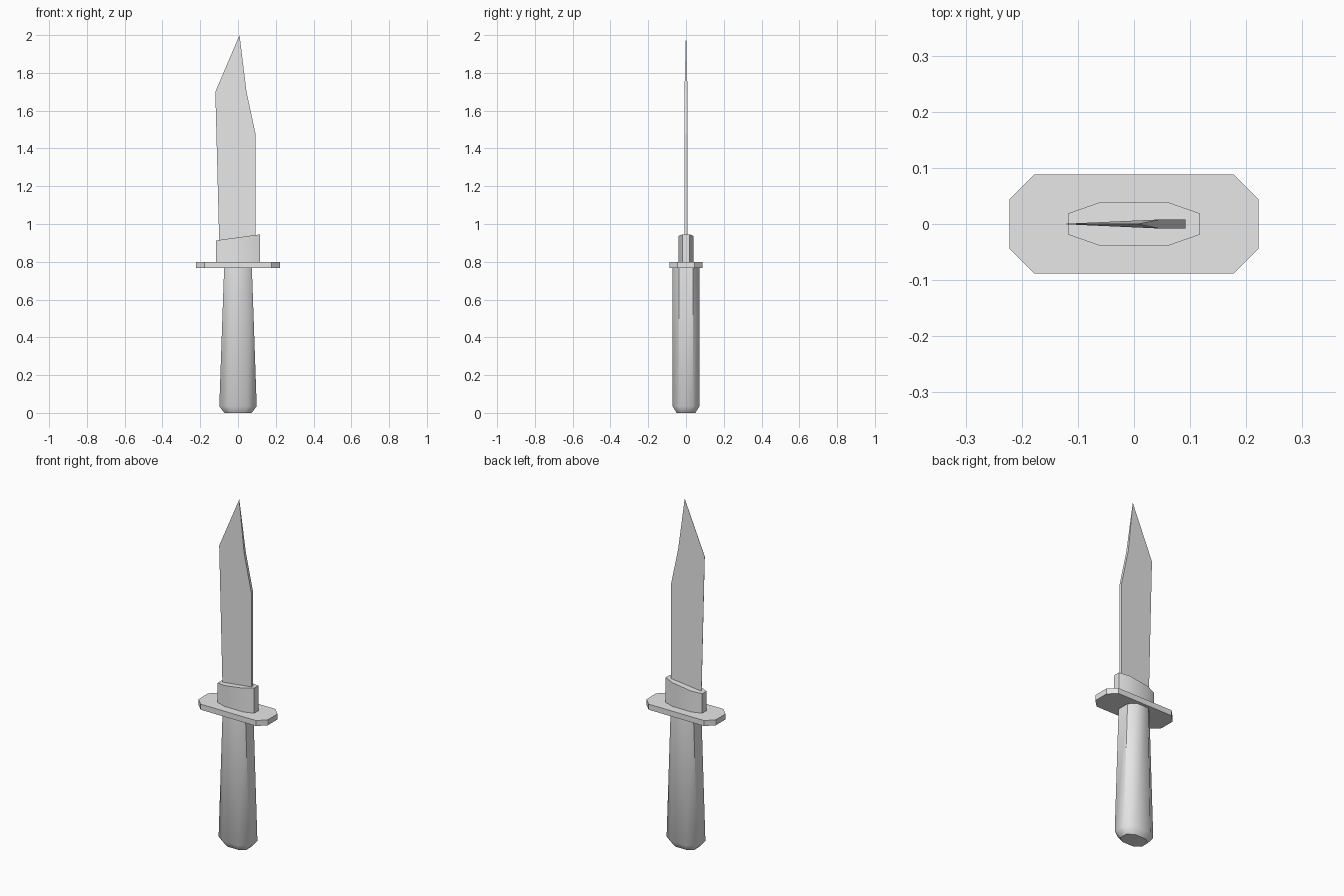
import bpy
import math

cube = bpy.data.objects.get("Cube")
if cube:
    bpy.data.objects.remove(cube)

# One plain grey for every part
grey = bpy.data.materials.new("plain grey")
grey.use_nodes = True
colour = (0.8, 0.8, 0.8, 1)
grey.diffuse_color = colour
grey.node_tree.nodes["Principled BSDF"].inputs["Base Color"].default_value = colour


def make_object(name, verts, faces, smooth_angle=None):
    mesh = bpy.data.meshes.new(name)
    mesh.from_pydata(verts, [], faces)
    mesh.materials.append(grey)
    obj = bpy.data.objects.new(name, mesh)
    bpy.context.collection.objects.link(obj)
    bpy.ops.object.select_all(action='DESELECT')
    obj.select_set(True)
    bpy.context.view_layer.objects.active = obj
    bpy.ops.object.mode_set(mode='EDIT')
    bpy.ops.mesh.select_all(action='SELECT')
    bpy.ops.mesh.normals_make_consistent(inside=False)
    bpy.ops.object.mode_set(mode='OBJECT')
    if smooth_angle:
        bpy.ops.object.shade_smooth_by_angle(angle=math.radians(smooth_angle))
    return obj


def octagon(wide, deep, flat_x, flat_y):
    """Rectangle with cut corners, counter-clockwise."""
    quarter = [(wide, flat_y), (flat_x, deep)]
    return (quarter + [(-x, y) for x, y in reversed(quarter)]
            + [(-x, -y) for x, y in quarter]
            + [(x, -y) for x, y in reversed(quarter)])


def loft(name, rings, smooth_angle=None):
    """Join equal rings of points into a capped solid."""
    n = len(rings[0])
    verts = [p for ring in rings for p in ring]
    faces = [tuple(reversed(range(n))), tuple(range(len(verts) - n, len(verts)))]
    for r in range(len(rings) - 1):
        for i in range(n):
            j = (i + 1) % n
            faces.append((r * n + i, r * n + j, (r + 1) * n + j, (r + 1) * n + i))
    return make_object(name, verts, faces, smooth_angle)


def level(plan, z):
    return [(x, y, z) for x, y in plan]


# Handle: tapering grip with a chamfered butt
loft("handle", [
    level(octagon(0.072, 0.05, 0.036, 0.025), 0),
    level(octagon(0.099, 0.071, 0.05, 0.036), 0.035),
    level(octagon(0.073, 0.071, 0.036, 0.036), 0.78),
], 50)

# Cross guard
guard_plan = octagon(0.222, 0.088, 0.178, 0.044)
loft("guard", [level(guard_plan, 0.768), level(guard_plan, 0.80)])

# Collar with a sloping top
collar_plan = octagon(0.117, 0.039, 0.06, 0.019)
loft("collar", [
    level(collar_plan, 0.79),
    [(x, y, 0.929 + 0.137 * x) for x, y in collar_plan],
], 40)

# Blade: thick spine, wedge down to the cutting edge and tip
spine = [(0.045, 1.70), (0.092, 1.48), (0.092, 0.85)]
edge = [(-0.098, 0.85), (-0.12, 1.70), (0.008, 2.0)]
outline = [(x, z, 0.0006) for x, z in edge] + [(x, z, 0.008) for x, z in spine]
loft("blade", [
    [(x, -half, z) for x, z, half in outline],
    [(x, half, z) for x, z, half in outline],
])
